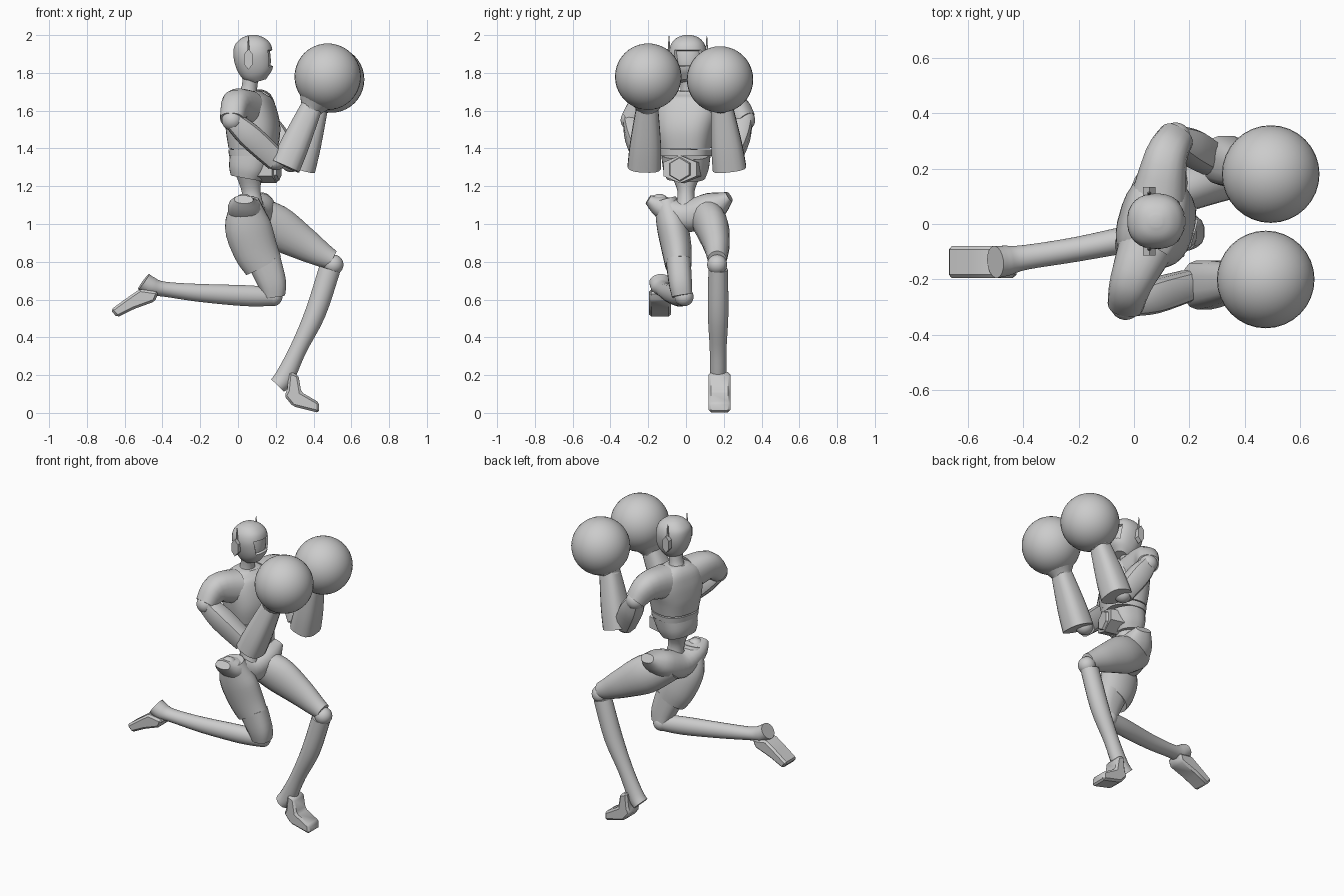
import bpy, bmesh, math
from mathutils import Vector

cube = bpy.data.objects.get("Cube")
if cube:
    bpy.data.objects.remove(cube, do_unlink=True)

grey = bpy.data.materials.new("plain grey")
grey.use_nodes = True
grey.diffuse_color = (0.6, 0.6, 0.6, 1)
grey.node_tree.nodes["Principled BSDF"].inputs["Base Color"].default_value = (0.6, 0.6, 0.6, 1)

parts = []
ACROSS = Vector((0, 1, 0))
SHOULDER_LINE = Vector((0.26, 0.97, 0))
FACING = Vector((0.97, -0.26, 0))


def finish(name, bm):
    """Turn a bmesh into a named grey object."""
    bmesh.ops.recalc_face_normals(bm, faces=bm.faces[:])
    mesh = bpy.data.meshes.new(name)
    bm.to_mesh(mesh)
    bm.free()
    mesh.materials.append(grey)
    obj = bpy.data.objects.new(name, mesh)
    bpy.context.collection.objects.link(obj)
    parts.append(obj)
    return obj


def spline(a, b, c, d, t):
    return 0.5 * (2 * b + (c - a) * t + (2 * a - 5 * b + 4 * c - d) * t ** 2
                  + (3 * b - a - 3 * c + d) * t ** 3)


def loft(name, stations, side=ACROSS, sides=20, power=2, steps=4):
    """Skin rounded rings along stations of (x, y, z, half width, half depth)."""
    pts = [stations[0]] + list(stations) + [stations[-1]]
    path = []
    for i in range(len(stations) - 1):
        for k in range(steps):
            path.append([spline(*v, k / steps) for v in zip(*pts[i:i + 4])])
    path.append(list(stations[-1]))
    bm = bmesh.new()
    rings = []
    for i, (x, y, z, w, d) in enumerate(path):
        before, after = path[max(i - 1, 0)], path[min(i + 1, len(path) - 1)]
        along = (Vector(after[:3]) - Vector(before[:3])).normalized()
        u = (side - along * side.dot(along)).normalized()
        v = along.cross(u)
        ring = []
        for k in range(sides):
            a = math.tau * (k + 0.5) / sides
            c, s = math.cos(a), math.sin(a)
            c = math.copysign(abs(c) ** (2 / power), c)
            s = math.copysign(abs(s) ** (2 / power), s)
            ring.append(bm.verts.new(Vector((x, y, z)) + u * w * c + v * d * s))
        rings.append(ring)
    for low, high in zip(rings, rings[1:]):
        for k in range(sides):
            n = (k + 1) % sides
            bm.faces.new((low[k], low[n], high[n], high[k]))
    bm.faces.new(rings[0])
    bm.faces.new(rings[-1])
    return finish(name, bm)


def ball(name, centre, radius):
    bm = bmesh.new()
    bmesh.ops.create_uvsphere(bm, u_segments=32, v_segments=20, radius=radius)
    bmesh.ops.translate(bm, vec=centre, verts=bm.verts)
    return finish(name, bm)


def prism(name, centre, axis, radius, depth, sides=6, tip=None, stretch=1):
    """A straight or tapering prism, stretched in height."""
    bm = bmesh.new()
    bmesh.ops.create_cone(bm, cap_ends=True, segments=sides, radius1=radius,
                          radius2=radius if tip is None else tip, depth=depth)
    turn = Vector(axis).to_track_quat("Z", "Y")
    for v in bm.verts:
        v.co = turn @ v.co
        v.co.z *= stretch
        v.co += Vector(centre)
    return finish(name, bm)


def slab(name, outline, y_low, y_high):
    """A side outline (x, z) extruded across, with softened edges."""
    bm = bmesh.new()
    face = bm.faces.new([bm.verts.new((x, y_low, z)) for x, z in outline])
    new = bmesh.ops.extrude_face_region(bm, geom=[face])["geom"]
    bmesh.ops.translate(bm, vec=(0, y_high - y_low, 0),
                        verts=[g for g in new if isinstance(g, bmesh.types.BMVert)])
    bmesh.ops.bevel(bm, geom=bm.edges[:], offset=0.012, segments=1, affect="EDGES")
    return finish(name, bm)


# Head with a sunken visor
head = loft("head", [(0.11, 0.01, 1.755, 0.04, 0.04), (0.1, 0.01, 1.79, 0.07, 0.08),
                     (0.09, 0.01, 1.84, 0.09, 0.1), (0.08, 0.01, 1.9, 0.1, 0.105),
                     (0.08, 0.01, 1.95, 0.09, 0.095), (0.08, 0.01, 1.985, 0.06, 0.06),
                     (0.08, 0.01, 2, 0.02, 0.02)], sides=28, power=2.3)
bm = bmesh.new()
bm.from_mesh(head.data)
visor = [f for f in bm.faces
         if f.normal.x > 0.6 and 1.83 < f.calc_center_median().z < 1.925]
bmesh.ops.inset_region(bm, faces=visor, thickness=0.004, depth=0)
bmesh.ops.inset_region(bm, faces=visor, thickness=0.003, depth=-0.014)
bm.to_mesh(head.data)
bm.free()
loft("neck", [(0.05, 0.02, 1.66, 0.06, 0.06), (0.06, 0.015, 1.72, 0.045, 0.042),
              (0.07, 0.01, 1.8, 0.045, 0.045)])

# Ear plates and antennae
for label, way in (("left", 1), ("right", -1)):
    prism(label + "_ear", (0.055, 0.01 + way * 0.108, 1.872), (0, way, 0),
          0.026, 0.03, stretch=2.1)
    prism(label + "_antenna", (0.055, 0.01 + way * 0.1, 1.95), (0, 0, 1),
          0.008, 0.09, tip=0.002)

# Torso, turned so the left shoulder leads
loft("chest", [(0.08, 0, 1.4, 0.135, 0.125), (0.08, 0, 1.5, 0.155, 0.138),
               (0.07, 0.01, 1.6, 0.17, 0.125), (0.06, 0.015, 1.665, 0.15, 0.1),
               (0.06, 0.015, 1.705, 0.07, 0.06)], SHOULDER_LINE, 28, 2.6)
loft("rib_band", [(0.08, 0, 1.36, 0.132, 0.122), (0.08, 0, 1.395, 0.136, 0.126)],
     SHOULDER_LINE, 28, 2.6)
loft("abdomen", [(0.05, 0, 1.24, 0.1, 0.085), (0.06, 0, 1.29, 0.118, 0.105),
                 (0.08, 0, 1.37, 0.128, 0.118)], SHOULDER_LINE, 28, 2.6)
buckle = Vector((0.16, -0.02, 1.29))
prism("belly_plate", buckle, FACING, 0.105, 0.09, stretch=0.7)
prism("belly_boss", buckle + FACING * 0.045, FACING, 0.07, 0.03, tip=0.06)
loft("waist", [(0.08, 0, 1.08, 0.06, 0.06), (0.07, 0, 1.17, 0.045, 0.05),
               (0.06, 0, 1.26, 0.08, 0.07)])


def arm(label, root, cap, shoulder, elbow, wrist, glove):
    """Sleeve, shoulder ball, upper arm, elbow, forearm, cuff and round glove."""
    up = Vector((0, 0, 1))
    loft(label + "_sleeve", [(*root, 0.1, 0.1), (*cap, 0.085, 0.078),
                             (*shoulder, 0.058, 0.065)], up, 20, 2.4)
    ball(label + "_shoulder_ball", shoulder, 0.056)
    middle = Vector(shoulder).lerp(Vector(elbow), 0.4)
    loft(label + "_upper_arm", [(*shoulder, 0.045, 0.05), (*middle, 0.062, 0.068),
                                (*elbow, 0.055, 0.062)], ACROSS, 12, 3.2)
    ball(label + "_elbow_ball", elbow, 0.055)
    axis = (Vector(wrist) - Vector(elbow)).normalized()
    base = Vector(elbow) + Vector((0.05, 0, -0.035))
    half = base.lerp(Vector(wrist), 0.4)
    loft(label + "_forearm", [(*base, 0.09, 0.082), (*half, 0.082, 0.076),
                              (*wrist, 0.058, 0.058)], ACROSS, 16, 2.8)
    inside = Vector(wrist).lerp(Vector(glove), 0.5)
    loft(label + "_cuff", [(*(Vector(wrist) - axis * 0.02), 0.06, 0.06),
                           (*wrist, 0.066, 0.066), (*inside, 0.13, 0.13)])
    ball(label + "_glove", glove, 0.176)


arm("left", (0.09, 0.1, 1.61), (0.115, 0.24, 1.62), (0.15, 0.31, 1.55),
    (0.28, 0.23, 1.33), (0.42, 0.19, 1.62), (0.493, 0.18, 1.765))
arm("right", (0.04, -0.09, 1.61), (-0.01, -0.21, 1.625), (-0.03, -0.29, 1.55),
    (0.2, -0.22, 1.34), (0.39, -0.205, 1.62), (0.475, -0.2, 1.78))

# Pelvis with raised hip points
loft("pelvis", [(0.03, -0.2, 1.13, 0.05, 0.025), (0.03, -0.13, 1.09, 0.085, 0.06),
                (0.06, 0, 1.04, 0.1, 0.085), (0.1, 0.14, 1.09, 0.1, 0.08),
                (0.12, 0.23, 1.145, 0.05, 0.028)], Vector((1, 0, 0)), 20, 2.3)
ball("left_hip_ball", (0.12, 0.17, 1.11), 0.05)
ball("right_hip_ball", (0.03, -0.14, 1.11), 0.05)

# Left leg, stepping forward
loft("left_thigh", [(0.04, 0.08, 1.07, 0.08, 0.09), (0.19, 0.135, 0.99, 0.088, 0.118),
                    (0.34, 0.16, 0.9, 0.072, 0.092), (0.44, 0.165, 0.84, 0.058, 0.068),
                    (0.5, 0.165, 0.81, 0.05, 0.052)])
ball("left_knee_ball", (0.505, 0.165, 0.785), 0.053)
loft("left_shin", [(0.485, 0.17, 0.76, 0.052, 0.058), (0.41, 0.17, 0.53, 0.055, 0.056),
                   (0.32, 0.17, 0.34, 0.045, 0.046), (0.25, 0.17, 0.195, 0.045, 0.052),
                   (0.21, 0.17, 0.145, 0.05, 0.048)])
slab("left_foot", [(0.27, 0.22), (0.32, 0.2), (0.335, 0.11), (0.43, 0.055), (0.43, 0),
                   (0.29, 0.035), (0.245, 0.09), (0.26, 0.12)], 0.12, 0.235)

# Right leg, folded back
loft("right_thigh", [(0.04, -0.11, 1.13, 0.06, 0.07), (0.05, -0.075, 1.0, 0.082, 0.122),
                     (0.09, -0.05, 0.87, 0.08, 0.12), (0.135, -0.04, 0.78, 0.07, 0.105)])
loft("right_knee_guard", [(0.14, -0.04, 0.8, 0.066, 0.09), (0.18, -0.03, 0.69, 0.062, 0.076),
                          (0.19, -0.02, 0.62, 0.055, 0.06)], ACROSS, 16, 2.6)
ball("right_knee_ball", (0.185, -0.01, 0.615), 0.05)
loft("right_shin", [(0.2, -0.01, 0.615, 0.045, 0.048), (0.05, -0.04, 0.62, 0.05, 0.056),
                    (-0.2, -0.09, 0.635, 0.045, 0.048), (-0.39, -0.12, 0.655, 0.045, 0.04),
                    (-0.46, -0.132, 0.67, 0.055, 0.05), (-0.5, -0.137, 0.695, 0.058, 0.05)])
slab("right_foot", [(-0.52, 0.655), (-0.42, 0.64), (-0.44, 0.59), (-0.55, 0.55),
                    (-0.64, 0.505), (-0.675, 0.545), (-0.6, 0.6)], -0.195, -0.08)

# Smooth surfaces, crisp edges
bpy.ops.object.select_all(action="DESELECT")
for obj in parts:
    obj.select_set(True)
bpy.context.view_layer.objects.active = parts[0]
bpy.ops.object.shade_smooth_by_angle(angle=math.radians(35))
